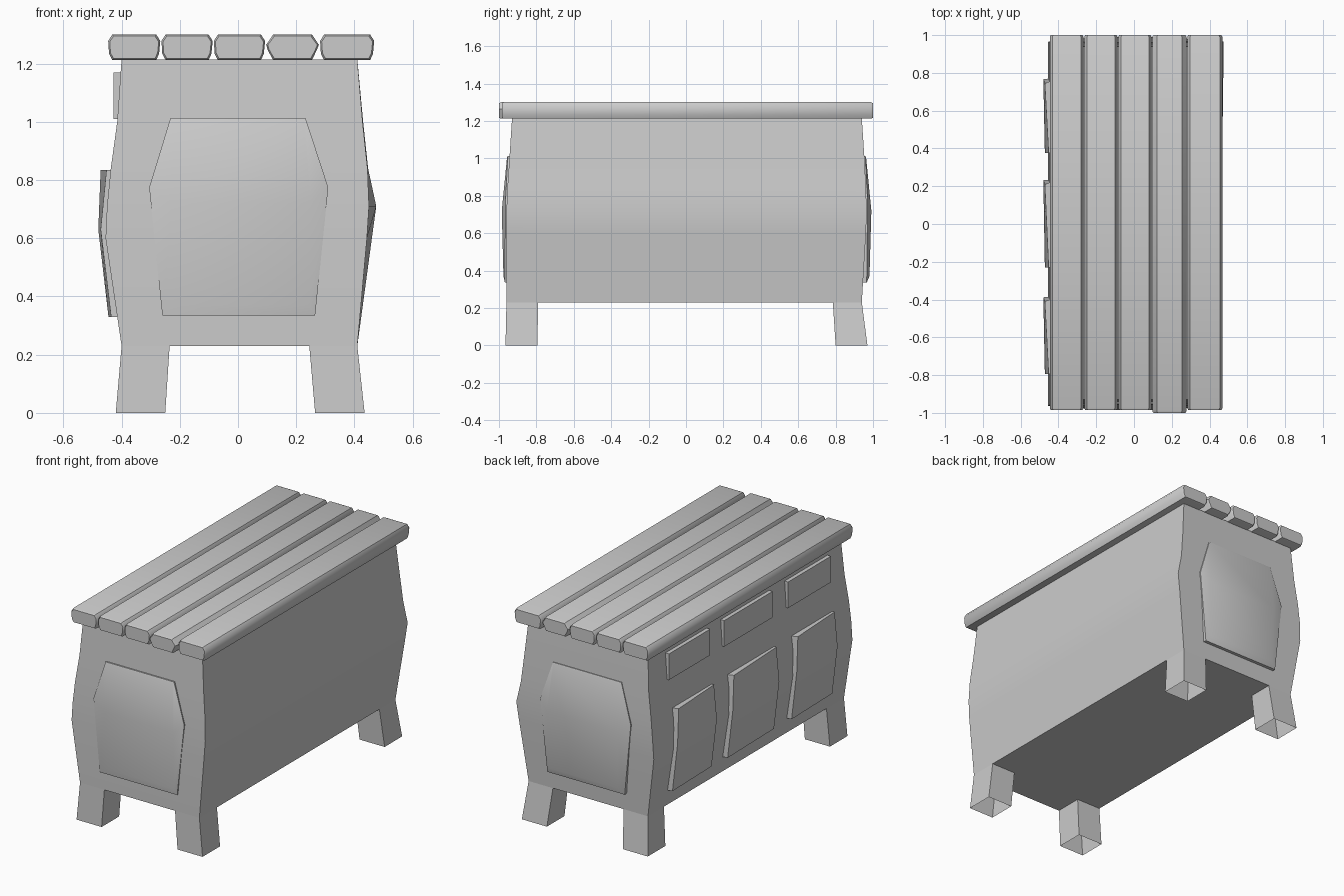
import bpy, bmesh

if "Cube" in bpy.data.objects:
    bpy.data.objects.remove(bpy.data.objects["Cube"])


def make(name, verts, faces):
    """Create a mesh object with consistent normals and angle-based smoothing."""
    me = bpy.data.meshes.new(name)
    bm = bmesh.new()
    vs = [bm.verts.new(v) for v in verts]
    for f in faces:
        bm.faces.new([vs[i] for i in f])
    bmesh.ops.recalc_face_normals(bm, faces=bm.faces)
    bm.to_mesh(me)
    bm.free()
    ob = bpy.data.objects.new(name, me)
    bpy.context.collection.objects.link(ob)
    bpy.ops.object.select_all(action='DESELECT')
    ob.select_set(True)
    bpy.context.view_layer.objects.active = ob
    bpy.ops.object.shade_smooth_by_angle(angle=0.6)
    return ob


def loft(name, rings, start=True, end=True):
    """Join equal closed rings, optionally capping the ends."""
    n = len(rings[0])
    verts = [p for r in rings for p in r]
    faces = [(k * n + i, k * n + (i + 1) % n, (k + 1) * n + (i + 1) % n, (k + 1) * n + i)
             for k in range(len(rings) - 1) for i in range(n)]
    if start:
        faces.append(tuple(range(n)))
    if end:
        faces.append(tuple(range(len(verts) - n, len(verts))))
    return make(name, verts, faces)


def panel(name, layers):
    """Raised panel: each layer is a list of (left, right) point rows, bottom to top."""
    rows = len(layers[0])
    n = rows * 2
    verts, faces = [], []
    for rws in layers:
        verts += [r[0] for r in rws] + [r[1] for r in reversed(rws)]
    for k in range(len(layers) - 1):
        for i in range(n):
            j = (i + 1) % n
            faces.append((k * n + i, k * n + j, (k + 1) * n + j, (k + 1) * n + i))
    for base in (0, (len(layers) - 1) * n):
        for i in range(rows - 1):
            faces.append((base + i, base + i + 1, base + n - 2 - i, base + n - 1 - i))
    return make(name, verts, faces)


# Bulging cabinet body: z, left x, front-right x, back-right x, front y, back y
levels = [(0.23, -0.40, 0.41, 0.41, -0.96, 0.94),
          (0.60, -0.455, 0.443, 0.46, -0.963, 0.962),
          (0.71, -0.45, 0.45, 0.475, -0.96, 0.966),
          (0.84, -0.437, 0.445, 0.447, -0.955, 0.962),
          (1.00, -0.415, 0.428, 0.43, -0.944, 0.954),
          (1.215, -0.40, 0.41, 0.41, -0.93, 0.94)]
loft("body", [[(l, f, z), (fr, f, z), (br, b, z), (l, b, z)]
              for z, l, fr, br, f, b in levels])

# Splayed hollow legs, open underneath
for side, sx, xt, xb, it, ib in (("left", -1, -0.40, -0.42, -0.235, -0.25),
                                 ("right", 1, 0.41, 0.435, 0.245, 0.265)):
    for end, yt, yb, jt, jb in (("front", -0.96, -0.965, -0.79, -0.795),
                                ("back", 0.94, 0.97, 0.785, 0.80)):
        loft(f"{end}_{side}_leg",
             [[(a, c, z), (b, c, z), (b, d, z), (a, d, z)]
              for a, b, c, d, z in ((xb, ib, yb, jb, 0), (xt, it, yt, jt, 0.23))],
             False, False)

# Top planks with chamfered edges, one slightly longer and more pointed
edges = [-0.448, -0.265, -0.085, 0.095, 0.28, 0.47]
for i in range(5):
    a, b = edges[i] + 0.002, edges[i + 1] - 0.002
    c = 0.024 if i == 3 else 0.014
    y0 = -1.0 if i == 3 else -0.985
    h = 0.035 if i == 3 else 0.022
    prof = [(a + c, 1.212), (b - c, 1.212), (b - c * 0.3, 1.212 + h), (b, 1.30 - h),
            (b - c, 1.30), (a + c, 1.30), (a, 1.30 - h), (a + c * 0.2, 1.212 + h)]
    mx = (a + b) / 2

    def ring(y, s):
        return [(mx + (x - mx) * (1 - s * 0.5), y, 1.256 + (z - 1.256) * (1 - s)) for x, z in prof]
    loft(f"top_plank_{i + 1}", [ring(y0, 0.12), ring(y0 + 0.01, 0), ring(0.99, 0), ring(1.0, 0.12)])

# Raised panels on the two ends: z, left x, right x
outer = [(0.335, -0.26, 0.265), (0.775, -0.305, 0.31), (1.013, -0.232, 0.232)]
inner = [(0.37, -0.225, 0.245), (0.72, -0.228, 0.25), (1.005, -0.226, 0.226)]
for name, base, rim, face in (
        ("front_panel", (-0.94, -0.94, -0.93), (-0.968, -0.965, -0.952), (-0.976, -0.985, -0.957)),
        ("back_panel", (0.93, 0.94, 0.94), (0.966, 0.971, 0.958), (0.981, 0.991, 0.963))):
    panel(name, [[((l, y, z), (r, y, z)) for (z, l, r), y in zip(shape, ys)]
                 for shape, ys in ((outer, base), (outer, rim), (inner, face))])

# Three drawers above three bowed doors on the left side
for i, (ya, yb) in enumerate(((0.775, 0.375), (0.24, -0.23), (-0.38, -0.795))):
    panel(f"drawer_{i + 1}",
          [[((x, ya, 1.01), (x, yb, 1.01)), ((x, ya, 1.17), (x, yb, 1.17))] for x in (-0.39, -0.427)])
    door = [(0.33, -0.445, -0.436), (0.63, -0.48, -0.472), (0.835, -0.472, -0.452)]
    panel(f"door_{i + 1}",
          [[((-0.39, ya, z), (-0.39, yb, z)) for z, _, _ in door],
           [((p, ya - (0.03 if z > 0.8 else 0.008), z), (q, yb, z)) for z, p, q in door]])
